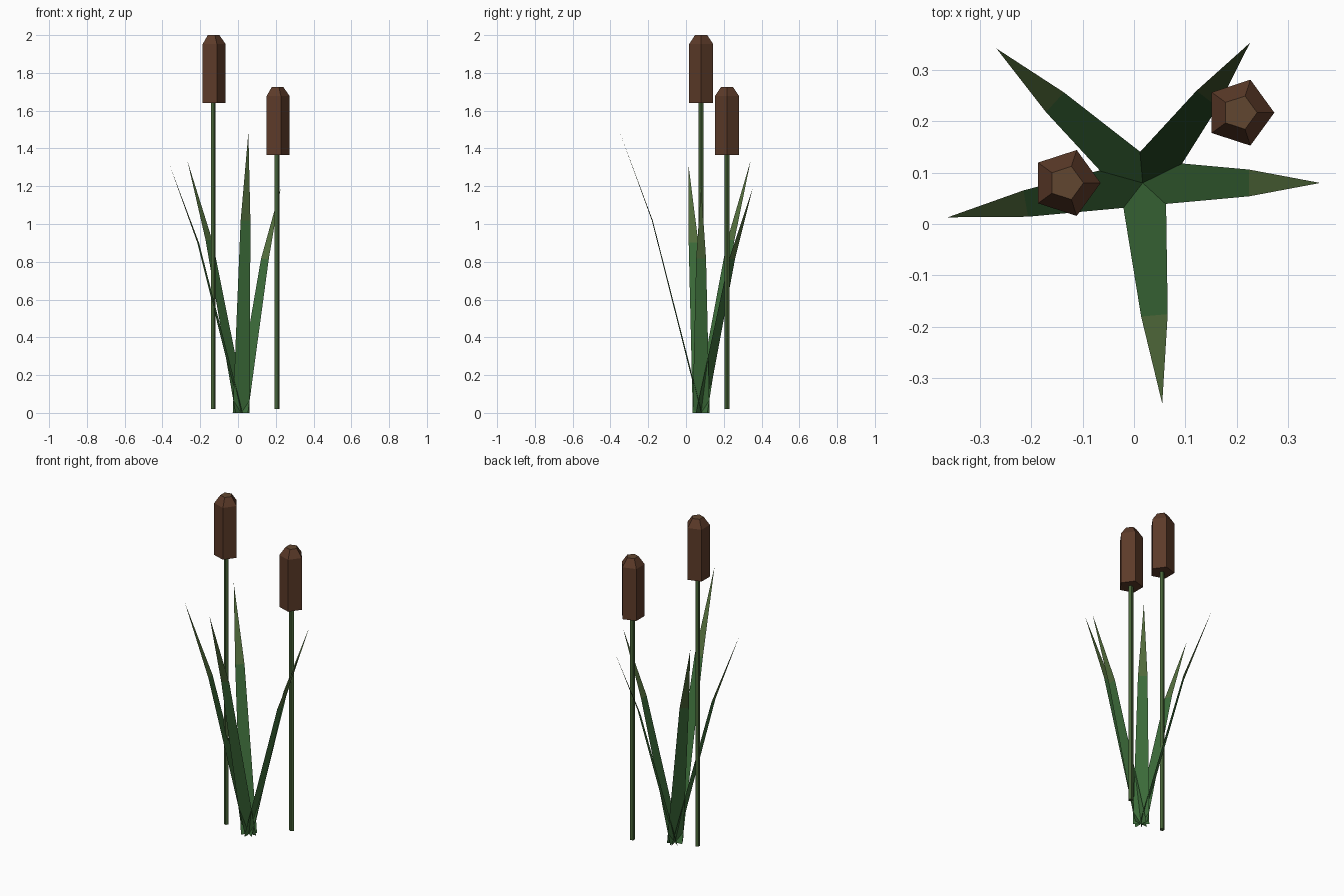
import bpy, bmesh
from math import cos, sin, pi
from mathutils import Vector

if "Cube" in bpy.data.objects:
    bpy.data.objects.remove(bpy.data.objects["Cube"])


def material(name, rgb):
    m = bpy.data.materials.new(name)
    m.diffuse_color = (*rgb, 1)
    m.use_nodes = True
    m.node_tree.nodes["Principled BSDF"].inputs["Base Color"].default_value = m.diffuse_color
    return m


LEAF = material("leaf green", (0.047, 0.155, 0.043))
TIP = material("leaf tip", (0.09, 0.16, 0.047))
STEM = material("stem green", (0.062, 0.125, 0.038))
BROWN = material("head brown", (0.107, 0.043, 0.022))
CAP = material("head top", (0.12, 0.062, 0.03))


def add_object(name, bm, mats):
    me = bpy.data.meshes.new(name)
    bm.to_mesh(me)
    bm.free()
    for m in mats:
        me.materials.append(m)
    ob = bpy.data.objects.new(name, me)
    bpy.context.collection.objects.link(ob)
    return ob


def lathe(name, x, y, profile, mats, sides=5):
    """Closed five-sided column through (radius, z) rings, one corner towards +x."""
    bm = bmesh.new()
    rings = [[bm.verts.new((x + r * cos(2 * pi * i / sides), y + r * sin(2 * pi * i / sides), z))
              for i in range(sides)] for r, z in profile]
    for a, b in zip(rings, rings[1:]):
        for i in range(sides):
            j = (i + 1) % sides
            bm.faces.new((a[i], a[j], b[j], b[i]))
    bm.faces.new(rings[0][::-1])
    top = bm.faces.new(rings[-1])
    top.material_index = len(mats) - 1
    return add_object(name, bm, mats)


def blade(name, base, tip, base_half=0.045, mid_half=0.026):
    """Flat leaf: a tapering strip, a bend, then a pointed tip."""
    base, tip = Vector(base), Vector(tip)
    d = tip - base
    side = Vector((-d.y, d.x, 0)).normalized()
    mid = base + Vector((d.x * 0.6, d.y * 0.6, d.z * 0.685))
    bm = bmesh.new()
    b0, b1, m0, m1, t = [bm.verts.new(p) for p in (
        base + side * base_half, base - side * base_half,
        mid + side * mid_half, mid - side * mid_half, tip)]
    bm.faces.new((b0, b1, m1, m0))
    bm.faces.new((m0, m1, t)).material_index = 1
    return add_object(name, bm, [LEAF, TIP])


# Two reeds: stem and brown seed head
for label, x, y, z in (("tall", -0.1325, 0.08, 1.64), ("short", 0.206, 0.217, 1.365)):
    lathe(label + "_stem", x, y, [(0.0145, 0.02), (0.0145, z + 0.02)], [STEM])
    lathe(label + "_seed_head", x, y,
          [(0.0675, z), (0.0675, z + 0.312), (0.034, z + 0.36)], [BROWN, CAP])

# Five leaves fanning out from one foot
TIPS = {
    "right_leaf": (0.363, 0.08, 1.195),
    "back_right_leaf": (0.226, 0.353, 1.19),
    "back_left_leaf": (-0.268, 0.342, 1.335),
    "left_leaf": (-0.363, 0.013, 1.315),
    "front_leaf": (0.055, -0.35, 1.485),
}
for name, tip in TIPS.items():
    blade(name, (0.017, 0.08, 0), tip)
